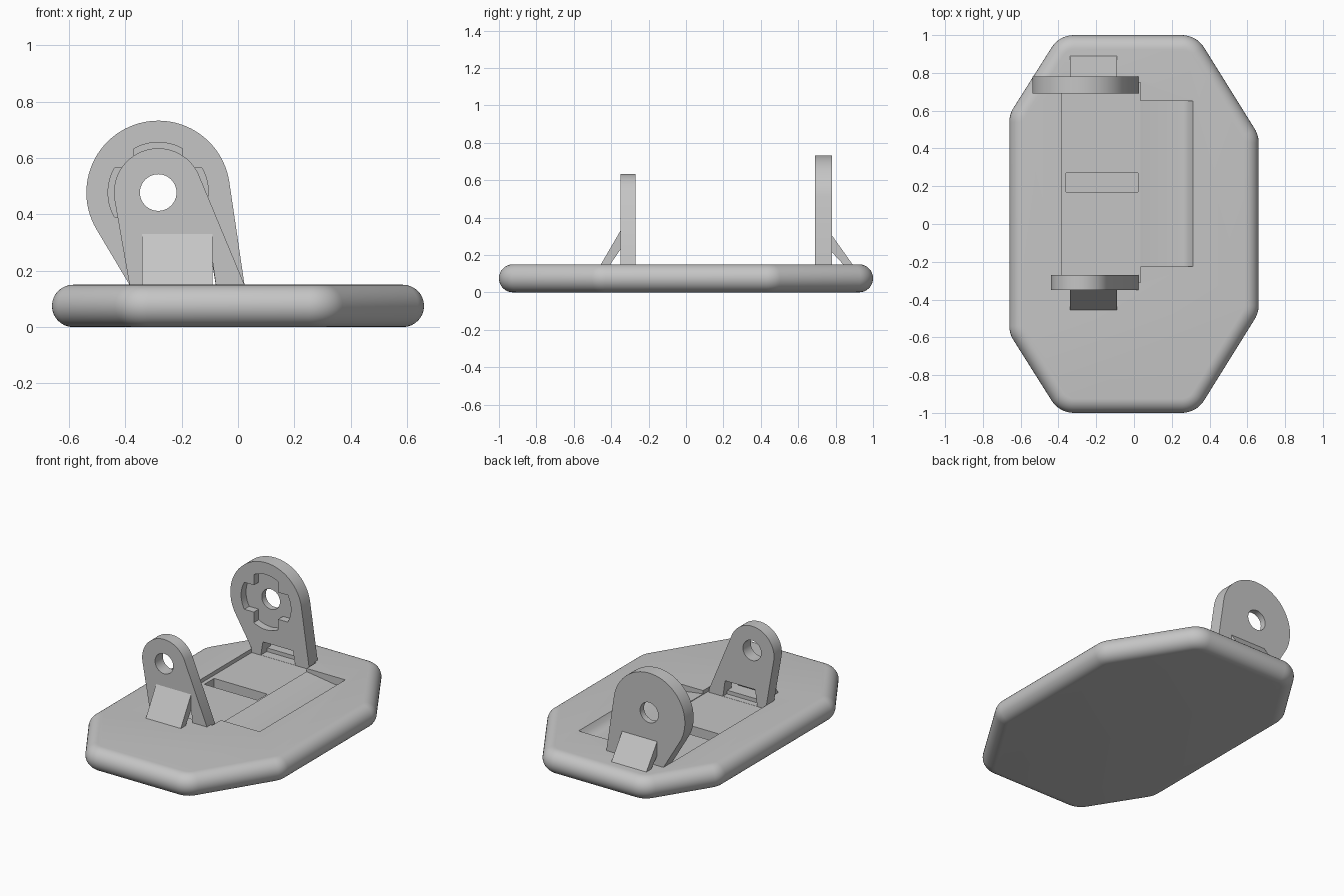
import bpy, bmesh
from math import sin, cos, pi, acos, asin, atan2, hypot, radians
from mathutils import Vector

if "Cube" in bpy.data.objects:
    bpy.data.objects.remove(bpy.data.objects["Cube"])

grey = bpy.data.materials.new("grey plastic")
grey.use_nodes = True
COLOUR = (0.56, 0.56, 0.56, 1)
grey.diffuse_color = COLOUR
grey.node_tree.nodes["Principled BSDF"].inputs["Base Color"].default_value = COLOUR


def finish(name, bm):
    bmesh.ops.recalc_face_normals(bm, faces=bm.faces)
    mesh = bpy.data.meshes.new(name)
    bm.to_mesh(mesh)
    bm.free()
    mesh.materials.append(grey)
    obj = bpy.data.objects.new(name, mesh)
    bpy.context.collection.objects.link(obj)
    return obj


def loft(name, rings):
    """Skin closed rings of equal length and cap both ends."""
    bm = bmesh.new()
    loops = [[bm.verts.new(p) for p in ring] for ring in rings]
    n = len(loops[0])
    for a, b in zip(loops, loops[1:]):
        for i in range(n):
            j = (i + 1) % n
            bm.faces.new((a[i], a[j], b[j], b[i]))
    bm.faces.new(loops[0])
    bm.faces.new(loops[-1])
    return finish(name, bm)


def prism(name, profile, axis, lo, hi):
    """Extrude a profile of (x, z) along y, or of (y, z) along x."""
    place = (lambda p, t: (p[0], t, p[1])) if axis == "y" else (lambda p, t: (t, p[0], p[1]))
    return loft(name, [[place(p, t) for p in profile] for t in (lo, hi)])


def box_profile(a0, a1, z0, z1):
    return [(a0, z0), (a1, z0), (a1, z1), (a0, z1)]


def arc(c, r, a0, a1, n):
    return [(c[0] + r * cos(a0 + (a1 - a0) * i / n),
             c[1] + r * sin(a0 + (a1 - a0) * i / n)) for i in range(n + 1)]


def cut(obj, *cutters):
    bpy.context.view_layer.objects.active = obj
    for cutter in cutters:
        mod = obj.modifiers.new("cut", "BOOLEAN")
        mod.operation = "DIFFERENCE"
        mod.solver = "EXACT"
        mod.object = cutter
        bpy.ops.object.modifier_apply(modifier=mod.name)
    for cutter in cutters:
        bpy.data.objects.remove(cutter)


def smooth(obj):
    bpy.ops.object.select_all(action="DESELECT")
    obj.select_set(True)
    bpy.context.view_layer.objects.active = obj
    bpy.ops.object.shade_smooth_by_angle(angle=radians(30))


# Base plate: rounded octagon with a fully rounded rim
THICK, CORNER = 0.15, 0.14
right_half = [(0.33, -1), (0.66, -0.47), (0.66, 0.47), (0.33, 1)]
left_half = [(-0.395, 1), (-0.66, 0.58), (-0.66, -0.58), (-0.395, -1)]
octagon = [Vector(p) for p in right_half + left_half]
corners = []
for i, p in enumerate(octagon):
    d0 = (p - octagon[i - 1]).normalized()
    d1 = (octagon[(i + 1) % 8] - p).normalized()
    n0, n1 = Vector((d0.y, -d0.x)), Vector((d1.y, -d1.x))
    centre = p - (n0 + n1) * CORNER / (1 + n0.dot(n1))
    start = atan2(n0.y, n0.x)
    corners.append((centre, start, start + n0.angle(n1)))
rings = []
for k in range(17):
    t = -pi / 2 + pi * k / 16
    r = CORNER - THICK / 2 * (1 - cos(t))
    z = THICK / 2 * (1 + sin(t))
    rings.append([(x, y, z) for c, a0, a1 in corners for x, y in arc(c, r, a0, a1, 8)])
base = loft("base_plate", rings)

# Sunken bracket floor, cross gap and finger recess
FLOOR = 0.125
bed = prism("bed_cutter", box_profile(-0.385, 0.035, FLOOR, 0.3), "y", -0.31, 0.75)
gap = prism("gap_cutter", box_profile(-0.36, 0.02, 0.05, 0.3), "y", 0.17, 0.27)
scoop = [(0.03, 0.3), (0.03, 0.13), (0.24, 0.1), (0.27, 0.105), (0.295, 0.125), (0.312, 0.15), (0.312, 0.3)]
finger = prism("finger_cutter", scoop, "y", -0.225, 0.65)
cut(base, bed, gap, finger)
smooth(base)

HUB = (-0.283, 0.477)
LEFT, RIGHT = -0.385, 0.023


def lug_profile(r):
    """Round head joined to the foot by tangent lines."""
    def tangent(px, side):
        dx, dz = px - HUB[0], THICK - HUB[1]
        return atan2(dz, dx) + side * acos(r / hypot(dx, dz))
    a0, a1 = tangent(RIGHT, 1), tangent(LEFT, -1) + 2 * pi
    return [(RIGHT, 0.1), (RIGHT, THICK)] + arc(HUB, r, a0, a1, 48) + [(LEFT, THICK), (LEFT, 0.1)]


def window(z, y0, y1):
    shape = [(-0.32, FLOOR + 0.001), (-0.075, FLOOR + 0.001), (-0.09, z), (-0.305, z)]
    return prism("window_cutter", shape, "y", min(y0, y1), max(y0, y1))


def bracket(name, r, inner, outer, window_top, strut_top, strut_foot):
    out = 1 if outer > inner else -1
    lug = prism(name + "_lug", lug_profile(r), "y", min(inner, outer), max(inner, outer))
    hole = prism("hole_cutter", arc(HUB, 0.065, 0, 2 * pi, 40)[:-1], "y", inner - 0.2, inner + 0.2)
    cut(lug, hole, window(window_top, inner - out * 0.2, outer + out * 0.05))

    # Curved fillet where the lug meets the floor
    R = 0.085
    curve = [(inner - out * (R - R * cos(a)), FLOOR + R - R * sin(a))
             for a in (pi / 2 * i / 10 for i in range(11))]
    fillet = prism(name + "_fillet", curve + [(inner + out * 0.01, 0.11), (inner - out * R, 0.11)],
                   "x", LEFT + 0.002, RIGHT - 0.002)
    cut(fillet, window(window_top, inner - out * 0.2, outer))
    smooth(fillet)

    # Sloping strut outside the lug
    slope = [(outer, strut_top), (strut_foot, THICK), (strut_foot - out * 0.01, 0.13),
             (strut_foot - out * 0.055, 0.13), (strut_foot - out * 0.05, THICK), (outer, window_top)]
    prism(name + "_strut", slope, "x", -0.34, -0.09)
    return lug


front = bracket("front", 0.157, -0.27, -0.35, 0.23, 0.33, -0.455)
rear = bracket("rear", 0.255, 0.69, 0.78, 0.215, 0.305, 0.89)

# Cross-shaped socket in the inner face of the rear lug
half, reach = 0.087, 0.178
spread = asin(half / reach)
cross = []
for k in range(4):
    a = k * pi / 2
    cross += arc(HUB, reach, a - spread, a + spread, 10)
    cross += arc(HUB, half * 2 ** 0.5, a + pi / 4, a + pi / 4, 1)[:1]
cut(rear, prism("socket_cutter", cross, "y", 0.6, 0.74))
smooth(front)
smooth(rear)
